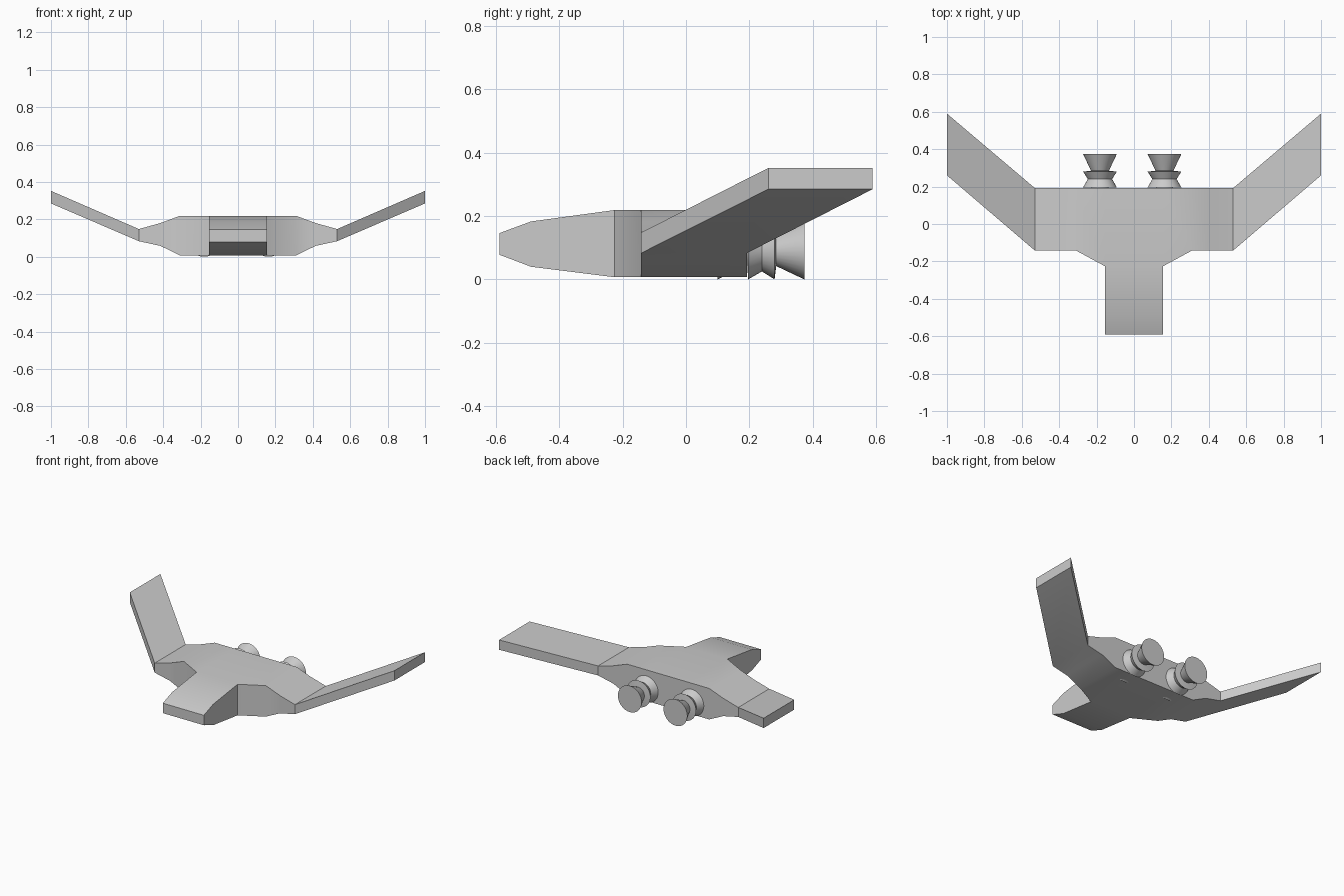
import bpy, bmesh, math
from mathutils import Matrix

if "Cube" in bpy.data.objects:
    bpy.data.objects.remove(bpy.data.objects["Cube"])


def loft(bm, rings, cap_start=True, cap_end=True):
    loops = [[bm.verts.new(p) for p in r] for r in rings]
    for a, b in zip(loops, loops[1:]):
        n = len(a)
        for i in range(n):
            bm.faces.new((a[i], a[(i + 1) % n], b[(i + 1) % n], b[i]))
    if cap_start:
        bm.faces.new(loops[0])
    if cap_end:
        bm.faces.new(loops[-1])


def finish(bm, name, angle):
    bmesh.ops.remove_doubles(bm, verts=bm.verts[:], dist=1e-4)
    bmesh.ops.recalc_face_normals(bm, faces=bm.faces[:])
    me = bpy.data.meshes.new(name)
    bm.to_mesh(me)
    bm.free()
    ob = bpy.data.objects.new(name, me)
    bpy.context.collection.objects.link(ob)
    bpy.ops.object.select_all(action='DESELECT')
    ob.select_set(True)
    bpy.context.view_layer.objects.active = ob
    bpy.ops.object.shade_smooth_by_angle(angle=math.radians(angle))
    return ob


# Hull and swept wings: x, front y, back y, bottom z, top z
BOT, TOP = 0.007, 0.219
half = [
    (0.155, -0.226, 0.192, BOT, TOP),
    (0.31, -0.142, 0.192, BOT, TOP),
    (0.415, -0.142, 0.192, 0.058, 0.18),
    (0.53, -0.142, 0.192, 0.083, 0.148),
    (1.0, 0.26, 0.59, 0.285, 0.352),
]
stations = [(-s[0],) + s[1:] for s in reversed(half)] + half
bm = bmesh.new()
loft(bm, [[(x, f, z0), (x, b, z0), (x, b, z1), (x, f, z1)]
          for x, f, b, z0, z1 in stations])
# open the middle of the front so the nose grows out of it
bm.faces.ensure_lookup_table()
bmesh.ops.delete(bm, geom=[f for f in bm.faces
                           if all(abs(v.co.y + 0.226) < 1e-4 for v in f.verts)],
                 context='FACES_ONLY')

# Nose: y, bottom z, top z
nose = [(-0.226, BOT, TOP), (-0.49, 0.04, 0.183), (-0.59, 0.078, 0.146)]
w = 0.155
loft(bm, [[(-w, y, z0), (w, y, z0), (w, y, z1), (-w, y, z1)]
          for y, z0, z1 in nose], cap_start=False)
finish(bm, "hull_and_wings", 30)

# Engines: y, radius along the axis
profile = [(0.10, 0.09), (0.194, 0.046), (0.196, 0.09), (0.24, 0.065),
           (0.28, 0.09), (0.285, 0.048), (0.374, 0.09)]
for side, cx in (("left", -0.182), ("right", 0.163)):
    bm = bmesh.new()
    n = 32
    loft(bm, [[(cx + r * math.cos(2 * math.pi * i / n), y,
                0.09 + r * math.sin(2 * math.pi * i / n)) for i in range(n)]
              for y, r in profile])
    finish(bm, side + "_engine", 30)
